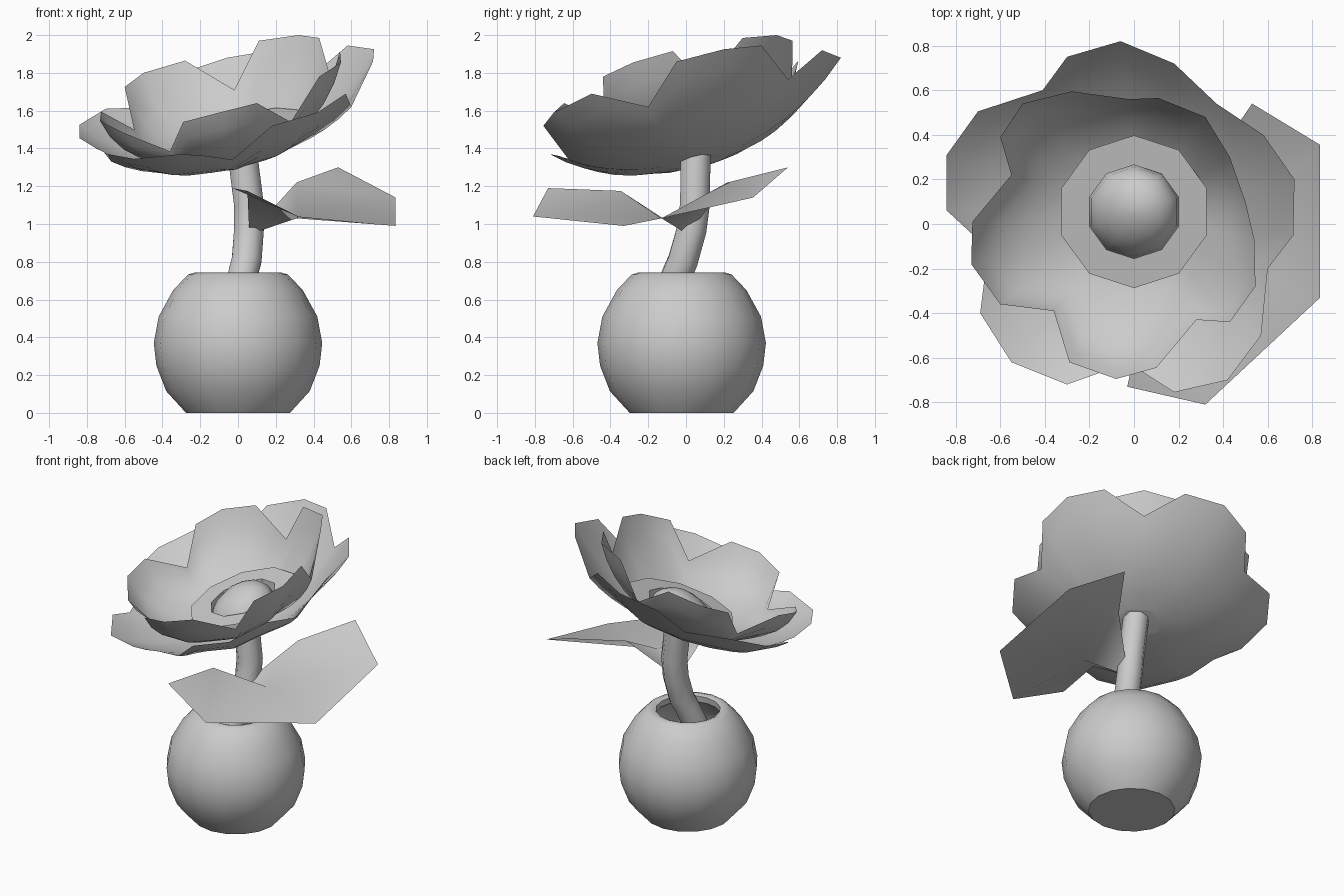
import bpy, bmesh, math
from mathutils import Vector

if "Cube" in bpy.data.objects:
    bpy.data.objects.remove(bpy.data.objects["Cube"])

grey = bpy.data.materials.new("plain_grey")
grey.diffuse_color = (0.6, 0.6, 0.6, 1)
grey.use_nodes = True
grey.node_tree.nodes["Principled BSDF"].inputs["Base Color"].default_value = grey.diffuse_color


def make(name, verts, faces, angle=None):
    me = bpy.data.meshes.new(name)
    me.from_pydata([tuple(v) for v in verts], [], faces)
    me.materials.append(grey)
    ob = bpy.data.objects.new(name, me)
    bpy.context.collection.objects.link(ob)
    if angle:
        bpy.ops.object.select_all(action='DESELECT')
        ob.select_set(True)
        bpy.context.view_layer.objects.active = ob
        bpy.ops.object.shade_smooth_by_angle(angle=math.radians(angle))
    return ob


def grid_faces(rows, n):
    return [(r * n + i, r * n + (i + 1) % n, (r + 1) * n + (i + 1) % n, (r + 1) * n + i)
            for r in range(rows - 1) for i in range(n)]


# turned part; slope tips it so that height grows with x and y
def lathe(name, profile, n, centre=(0, 0), start=0.0, angle=40, caps=(), slope=0.0):
    verts = []
    for r, z in profile:
        for i in range(n):
            a = start + 2 * math.pi * i / n
            x, y = r * math.cos(a), r * math.sin(a)
            verts.append((centre[0] + x, centre[1] + y, z + slope * (x + y)))
    faces = grid_faces(len(profile), n)
    if 0 in caps:
        faces.append(tuple(reversed(range(n))))
    if 1 in caps:
        faces.append(tuple(range(len(verts) - n, len(verts))))
    return make(name, verts, faces, angle)


# round pot: outer wall, rim, hollow inside
lathe("pot", [(.275, 0), (.38, .115), (.432, .25), (.446, .37), (.42, .51), (.343, .65),
              (.265, .732), (.23, .743), (.205, .733), (.21, .69), (.31, .61),
              (.385, .5), (.41, .37), (.35, .13), (.26, .04)], 16, (0, -.023), caps=(0, 1))

# bent stem
path = [Vector(p) for p in [(-.04, -.16, .45), (.03, -.04, .75), (.046, -.015, .81),
                            (.058, .03, .97), (.058, .047, 1.1), (.02, .052, 1.40)]]
SIDES = 8
sv = []
for k, p in enumerate(path):
    d = (path[min(k + 1, len(path) - 1)] - path[max(k - 1, 0)]).normalized()
    u = Vector((0, 1, 0)).cross(d).normalized()
    v = d.cross(u)
    for i in range(SIDES):
        a = 2 * math.pi * (i + .5) / SIDES
        sv.append(p + .085 * (u * math.cos(a) + v * math.sin(a)))
make("stem", sv, grid_faces(len(path), SIDES) + [tuple(range(len(sv) - SIDES, len(sv)))], 50)

# folded leaf
leaf = [(.06, .01, .945), (.05, -.345, 1.175), (-.03, -.73, 1.19), (.32, -.81, 1.04),
        (.835, -.33, .99), (.835, .355, 1.14), (.53, .54, 1.30), (.31, .22, 1.22), (.31, -.13, 1.03)]
make("leaf", leaf, [(0, 1, 8), (1, 2, 3, 8), (3, 4, 8), (0, 8, 7), (8, 4, 5, 7), (7, 5, 6)], 60)


# a petal ring: tilted bowl swept from its middle out to a notched rim
def petals(name, base, rim, bend, rows=7, tilt=(.22, .22)):
    b, n = Vector(base), len(rim)
    verts = []
    for k in range(1, rows + 1):
        a = bend * k / rows
        s = math.sin(a) / math.sin(bend)
        c = (1 - math.cos(a)) / (1 - math.cos(bend))
        for p in rim:
            d = Vector(p) - b
            slope = tilt[0] * d.x + tilt[1] * d.y
            verts.append((b.x + d.x * s, b.y + d.y * s, b.z + slope * s + (d.z - slope) * c))
    faces = grid_faces(rows, n)
    verts.append(b)
    faces += [(len(verts) - 1, i, (i + 1) % n) for i in range(n)]
    make(name, verts, faces, 60)


petals("outer_petals", (.01, .05, 1.332), [
    (.72, .2, 1.925), (.58, .4, 1.945), (.37, .54, 1.765), (.18, .72, 1.92), (-.06, .82, 1.88),
    (-.3, .75, 1.80), (-.41, .6, 1.62), (-.7, .505, 1.61), (-.84, .31, 1.525), (-.84, .06, 1.455),
    (-.71, -.06, 1.38), (-.67, -.24, 1.33), (-.69, -.4, 1.37), (-.55, -.62, 1.345),
    (-.3, -.72, 1.37), (-.16, -.67, 1.36), (-.03, -.62, 1.34), (.18, -.755, 1.52),
    (.42, -.7, 1.59), (.57, -.5, 1.69), (.6, -.2, 1.62), (.715, -.05, 1.86)], math.radians(52))

petals("inner_petals", (.01, .05, 1.344), [
    (.5, .1, 1.74), (.43, .3, 1.985), (.32, .48, 2.0), (.11, .565, 1.97), (-.02, .56, 1.71),
    (-.28, .595, 1.865), (-.5, .54, 1.80), (-.6, .39, 1.725), (-.55, .22, 1.50),
    (-.725, .01, 1.595), (-.73, -.18, 1.545), (-.6, -.36, 1.48), (-.36, -.39, 1.385),
    (-.29, -.62, 1.54), (-.08, -.695, 1.595), (.1, -.645, 1.64), (.28, -.43, 1.54),
    (.43, -.44, 1.78), (.545, -.28, 1.855), (.54, -.07, 1.915)], math.radians(74))

# flower middle: tipped flat collar with a dome set into it
UP = math.pi / 2
lathe("collar", [(.3425, 1.5), (.21, 1.5), (.21, 1.4)], 10, (0, .055), UP, 30, slope=.24)
dome = [(.21 * math.cos(math.radians(a)), 1.39 + .2 * math.sin(math.radians(a)))
        for a in (0, 18, 36, 54, 72, 86)]
lathe("dome", dome, 10, (0, .055), UP, 60, caps=(1,), slope=.22)
